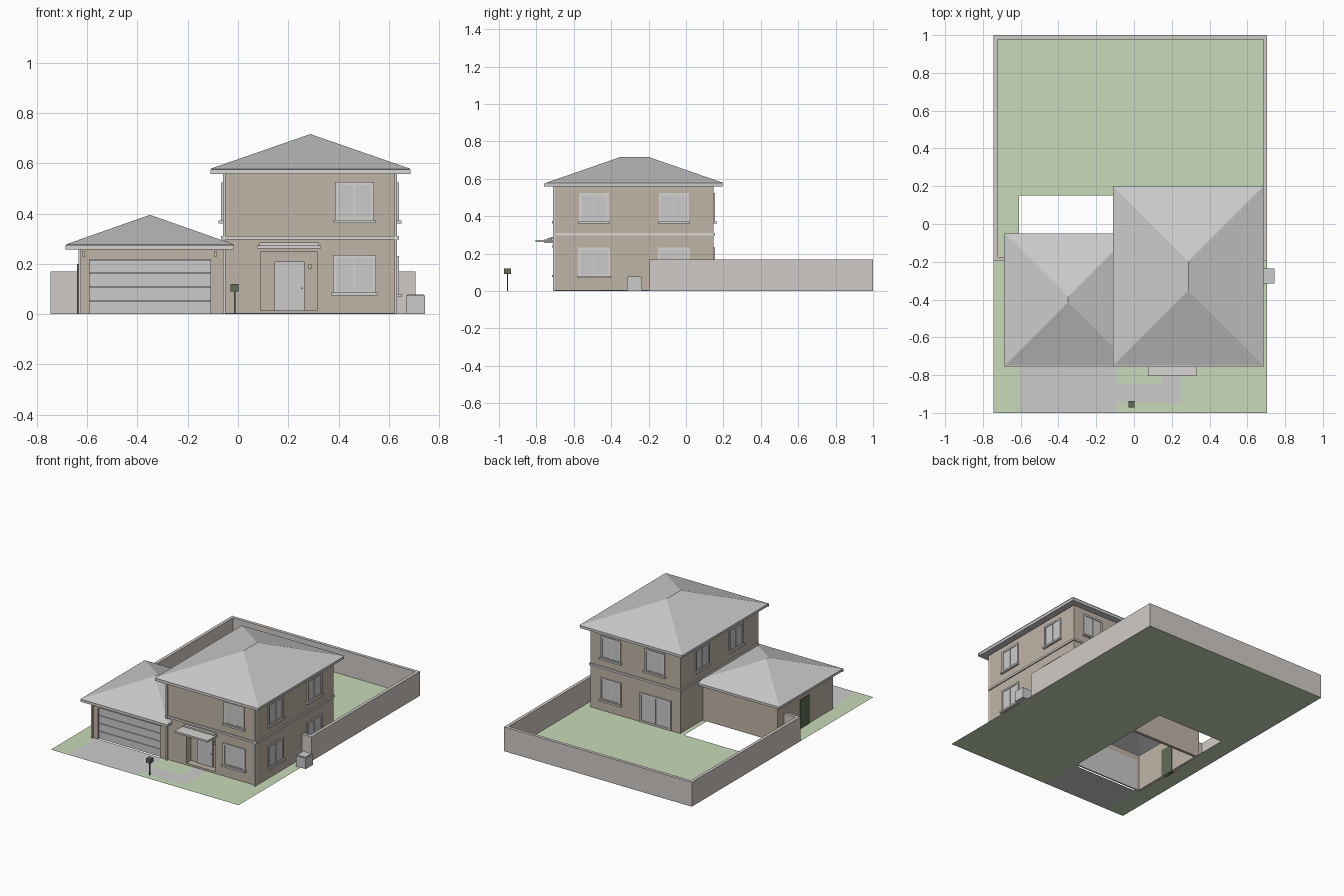
import bpy, bmesh, math
from mathutils import Matrix, Vector

if "Cube" in bpy.data.objects:
    bpy.data.objects.remove(bpy.data.objects["Cube"])


def mat(name, rgb):
    m = bpy.data.materials.new(name)
    m.diffuse_color = (*rgb, 1)
    m.use_nodes = True
    m.node_tree.nodes["Principled BSDF"].inputs["Base Color"].default_value = m.diffuse_color
    return m


STUCCO = mat("stucco", (0.53, 0.46, 0.39))
GRASS = mat("grass", (0.58, 0.70, 0.48))
TRIM = mat("trim", (0.68, 0.66, 0.63))
FENCE = mat("fence", (0.64, 0.60, 0.57))
GREEN = mat("dark_green", (0.12, 0.15, 0.10))
LAMP = mat("lamp", (0.62, 0.57, 0.38))


def mesh(name, verts, faces, material=None):
    me = bpy.data.meshes.new(name)
    me.from_pydata(verts, [], faces)
    ob = bpy.data.objects.new(name, me)
    bpy.context.collection.objects.link(ob)
    if material:
        me.materials.append(material)
    return ob


def box(name, x, y, z, material=None, m=None):
    v = [Vector((a, b, c)) for c in z for b in y for a in x]
    if m:
        v = [m @ p for p in v]
    f = [(0, 2, 3, 1), (4, 5, 7, 6), (0, 1, 5, 4), (2, 6, 7, 3), (0, 4, 6, 2), (1, 3, 7, 5)]
    return mesh(name, v, f, material)


def flat(name, rects, z, material=None):
    v, f = [], []
    for x0, x1, y0, y1 in rects:
        n = len(v)
        v += [(x0, y0, z), (x1, y0, z), (x1, y1, z), (x0, y1, z)]
        f.append((n, n + 1, n + 2, n + 3))
    return mesh(name, v, f, material)


# hip roof: fascia band, four slopes and a soffit ring
def hip_roof(name, x0, x1, y0, y1, z0, z1, peak, soffit):
    cx, half = (x0 + x1) / 2, (x1 - x0) / 2
    s, e = soffit, 0.004

    def ring(d, z):
        return [(x0 + d, y0 + d, z), (x1 - d, y0 + d, z), (x1 - d, y1 - d, z), (x0 + d, y1 - d, z)]
    v = ring(s, z0) + ring(e, z0) + ring(e, z1) + ring(0, z1)
    v += [(cx, y0 + half, peak), (cx, y1 - half, peak)]
    f = [(r + i, r + (i + 1) % 4, r + 4 + (i + 1) % 4, r + 4 + i) for r in (0, 4, 8) for i in range(4)]
    f += [(12, 13, 16), (13, 14, 17, 16), (14, 15, 17), (15, 12, 16, 17)]
    mesh(name, v, f)
    box(name + "_gutter", (x0, x1), (y0 - 0.008, y0 + 0.004), (z0, z1 - 0.002), TRIM)


# wall frame: local x runs along the wall, -y points outward
def wall(x, y, deg):
    return Matrix.Translation((x, y, 0)) @ Matrix.Rotation(math.radians(deg), 4, 'Z')


def window(name, m, u, z0, w, h, sill=True):
    a, b, t = u - w / 2, u + w / 2, 0.012
    box(name + "_glass", (a + t, b - t), (-0.003, 0.0), (z0 + t, z0 + h - t), None, m)
    for k, (x, z) in enumerate([((a, a + t), (z0, z0 + h)), ((b - t, b), (z0, z0 + h)),
                                ((a + t, b - t), (z0 + h - t, z0 + h)), ((a + t, b - t), (z0, z0 + t))]):
        box(f"{name}_trim_{k}", x, (-0.008, 0.0), z, TRIM, m)
    box(name + "_mullion", (u - 0.003, u + 0.003), (-0.006, -0.003), (z0 + t, z0 + h - t), TRIM, m)
    if sill:
        box(name + "_sill", (a - 0.006, b + 0.006), (-0.017, 0.0), (z0 - 0.006, z0 + 0.006), TRIM, m)


# lot, with an opening under the garage and its rear pad
flat("lawn", [(-0.745, -0.61, -1, 1), (-0.09, 0.705, -1, 1), (-0.61, -0.09, 0.15, 1)], 0, GRASS)
flat("driveway", [(-0.61, -0.09, -1, -0.70)], 0)
flat("path", [(-0.09, 0.25, -0.945, -0.845), (0.15, 0.25, -0.845, -0.70)], 0.001)

# perimeter fence
FZ = (0, 0.17)
box("fence_left", (-0.745, -0.723), (-0.197, 1), FZ, FENCE)
box("fence_right", (0.683, 0.705), (-0.197, 1), FZ, FENCE)
box("fence_back", (-0.723, 0.683), (0.978, 1), FZ, FENCE)
box("fence_left_return", (-0.723, -0.63), (-0.197, -0.175), FZ, FENCE)
box("fence_right_return", (0.63, 0.683), (-0.197, -0.175), FZ, FENCE)

# main house with a recessed entry
X0, X1, Y0, Y1 = -0.06, 0.632, -0.70, 0.148
house = box("house_walls", (X0, X1), (Y0, Y1), (0.002, 0.56), STUCCO)
cutter = box("entry_cutter", (0.092, 0.315), (Y0 - 0.1, Y0 + 0.05), (0.015, 0.25))
cutter.hide_render = True
cutter.hide_viewport = True
mod = house.modifiers.new("entry", 'BOOLEAN')
mod.operation, mod.object, mod.solver = 'DIFFERENCE', cutter, 'EXACT'
hip_roof("house_roof", -0.11, 0.685, -0.75, 0.20, 0.558, 0.578, 0.716, 0.05)

# belt course around the house
b, BZ = 0.008, (0.296, 0.31)
box("belt_front", (X0 - b, X1 + b), (Y0 - b, Y0), BZ, TRIM)
box("belt_back", (X0 - b, X1 + b), (Y1, Y1 + b), BZ, TRIM)
box("belt_left", (X0 - b, X0), (Y0, Y1), BZ, TRIM)
box("belt_right", (X1, X1 + b), (Y0, Y1), BZ, TRIM)

# downspouts
for i, x in enumerate((X0, X1 - 0.01)):
    box(f"downspout_{i}", (x, x + 0.01), (Y0 - 0.012, Y0), (0.0, 0.56), TRIM)
box("downspout_garage", (-0.635, -0.625), (Y0 - 0.012, Y0), (0, 0.26), TRIM)

# windows on each side
front, right = wall(0, Y0, 0), wall(X1, 0, 90)
back, left = wall(0, Y1, 180), wall(X0, 0, -90)
window("front_upper_window", front, 0.463, 0.368, 0.155, 0.157)
window("front_lower_window", front, 0.463, 0.08, 0.17, 0.155)
for i, y in enumerate((-0.492, -0.065)):
    window(f"right_upper_window_{i}", right, y, 0.366, 0.16, 0.157)
    window(f"right_lower_window_{i}", right, y, 0.075, 0.17, 0.157)
for i, y in enumerate((-0.46, -0.09)):
    window(f"left_upper_window_{i}", left, -y, 0.366, 0.155, 0.157)
for i, x in enumerate((0.475, 0.135)):
    window(f"back_upper_window_{i}", back, -x, 0.366, 0.155, 0.157)
window("back_lower_window", back, -0.475, 0.075, 0.16, 0.157)
window("sliding_door", back, -0.13, 0.004, 0.24, 0.205, False)

# front door, canopy and lamps
box("front_door", (0.145, 0.265), (Y0 + 0.042, Y0 + 0.05), (0.015, 0.21))
box("door_knob", (0.25, 0.256), (Y0 + 0.036, Y0 + 0.042), (0.1, 0.106), TRIM)
box("canopy", (0.075, 0.33), (-0.805, Y0), (0.262, 0.274), TRIM)
box("canopy_flashing", (0.085, 0.32), (-0.72, Y0), (0.274, 0.284), TRIM)
box("entry_lamp", (0.28, 0.292), (Y0 + 0.035, Y0 + 0.05), (0.18, 0.2), LAMP)
for i, x in enumerate((-0.615, -0.09)):
    box(f"garage_lamp_{i}", (x - 0.006, x + 0.006), (-0.715, -0.70), (0.23, 0.25), LAMP)

# garage: open shell, sectional door, side door
GZ = (0.0, 0.26)
box("garage_pier_left", (-0.635, -0.59), (-0.70, -0.68), GZ, STUCCO)
box("garage_pier_right", (-0.11, X0), (-0.70, -0.68), GZ, STUCCO)
box("garage_lintel", (-0.59, -0.11), (-0.70, -0.68), (0.218, 0.26), STUCCO)
box("garage_left_wall", (-0.635, -0.615), (-0.68, -0.12), GZ, STUCCO)
box("garage_back_wall", (-0.635, X0), (-0.12, -0.10), GZ, STUCCO)
for i in range(4):
    z = i * 0.0545
    box(f"garage_door_panel_{i}", (-0.59, -0.11), (-0.69, -0.682), (z, z + 0.052))
box("garage_door_backing", (-0.59, -0.11), (-0.683, -0.68), (0, 0.218))
box("garage_side_door", (-0.64, -0.612), (-0.45, -0.35), (0, 0.2), GREEN)
hip_roof("garage_roof", -0.685, -0.015, -0.75, -0.05, 0.258, 0.277, 0.395, 0.055)

# cooling unit and mailbox
box("cooling_unit", (0.667, 0.743), (-0.315, -0.236), (0, 0.074))
box("cooling_unit_lid", (0.673, 0.737), (-0.309, -0.242), (0.074, 0.079))
box("mailbox_post", (-0.016, -0.010), (-0.957, -0.951), (0, 0.092), GREEN)
box("mailbox", (-0.03, 0.002), (-0.972, -0.936), (0.09, 0.12), GREEN)
